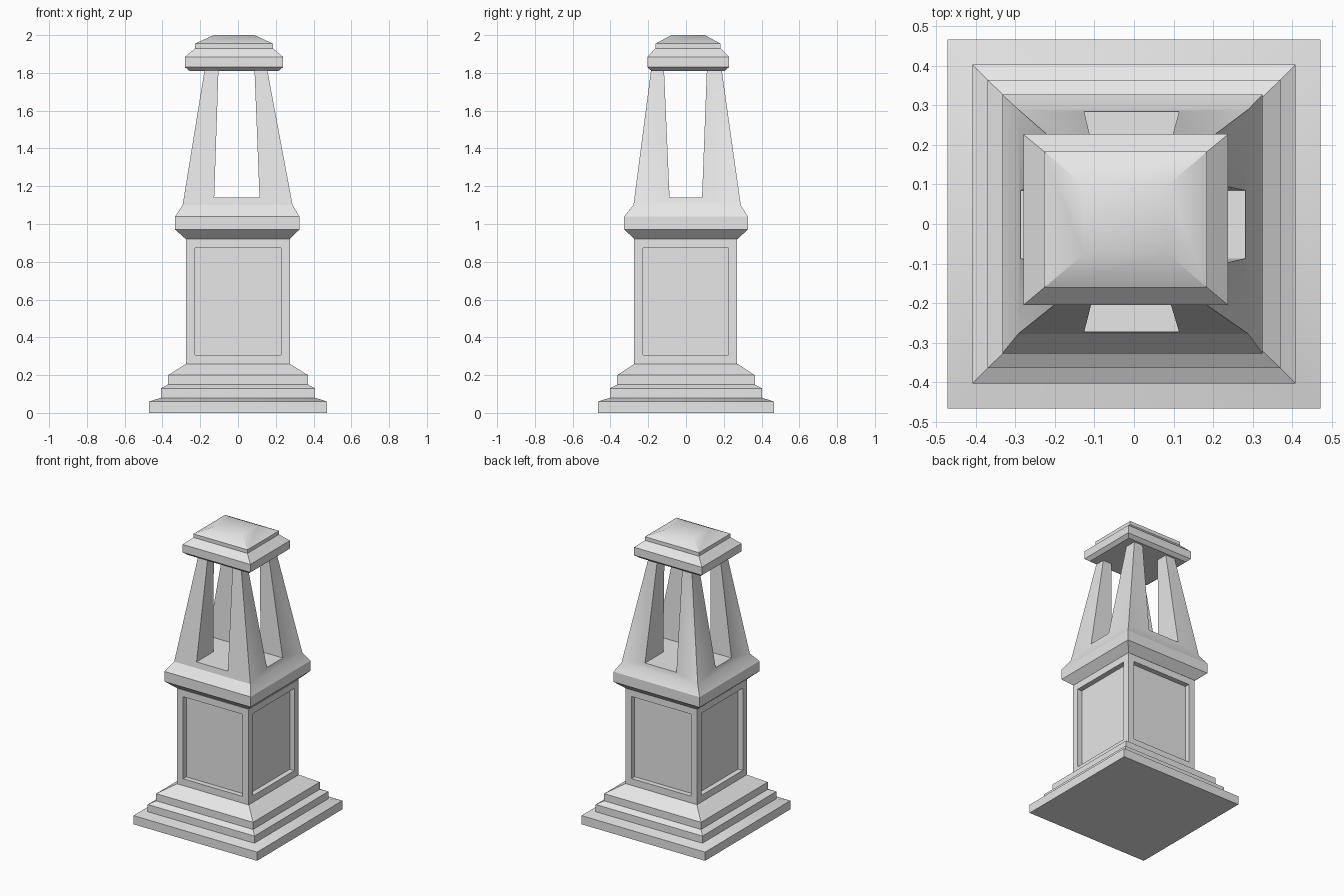
import bpy
import bmesh

cube = bpy.data.objects.get("Cube")
if cube:
    bpy.data.objects.remove(cube, do_unlink=True)

stone = bpy.data.materials.new("grey_stone")
stone.use_nodes = True
stone.diffuse_color = (0.8, 0.8, 0.8, 1)
stone.node_tree.nodes["Principled BSDF"].inputs["Base Color"].default_value = (0.8, 0.8, 0.8, 1)


def loft(name, rings, panel_ring=None):
    """Stack rectangular rings (z, half x, half y, centre x, centre y) into a closed solid."""
    bm = bmesh.new()
    loops = []
    for z, hx, hy, cx, cy in rings:
        loops.append([bm.verts.new((cx + sx * hx, cy + sy * hy, z))
                      for sx, sy in ((-1, -1), (1, -1), (1, 1), (-1, 1))])
    bm.faces.new(loops[0])
    bm.faces.new(loops[-1])
    panels = []
    for n, (low, high) in enumerate(zip(loops, loops[1:])):
        for i in range(4):
            j = (i + 1) % 4
            face = bm.faces.new((low[i], low[j], high[j], high[i]))
            if n == panel_ring:
                panels.append(face)
    bmesh.ops.recalc_face_normals(bm, faces=bm.faces)
    # Sunken panels: inset the face, then push it straight in
    if panels:
        bmesh.ops.inset_individual(bm, faces=panels, thickness=0.066)
        for face in panels:
            face.normal_update()
        directions = [face.normal.copy() for face in panels]
        for face, direction in zip(panels, directions):
            new = bmesh.ops.extrude_discrete_faces(bm, faces=[face])["faces"][0]
            bmesh.ops.translate(bm, verts=new.verts, vec=direction * -0.035)
    mesh = bpy.data.meshes.new(name)
    bm.to_mesh(mesh)
    bm.free()
    mesh.materials.append(stone)
    obj = bpy.data.objects.new(name, mesh)
    bpy.context.collection.objects.link(obj)
    return obj


def activate(obj):
    bpy.ops.object.select_all(action='DESELECT')
    obj.select_set(True)
    bpy.context.view_layer.objects.active = obj


# Stepped base
base = loft("stepped_base", [
    (0, 0.472, 0.466, 0, 0),
    (0.06, 0.472, 0.466, 0, 0),
    (0.08, 0.408, 0.403, 0, 0),
    (0.13, 0.408, 0.403, 0, 0),
    (0.15, 0.37, 0.364, 0, 0),
    (0.2, 0.37, 0.364, 0, 0),
    (0.26, 0.274, 0.273, 0, 0),
])

# Shaft with a sunken panel on each side
shaft = loft("panelled_shaft", [
    (0.26, 0.274, 0.273, 0, -0.002),
    (0.92, 0.274, 0.273, 0, -0.002),
], panel_ring=0)

# Collar rising into the tapered tower
tower = loft("collar_and_posts", [
    (0.92, 0.274, 0.272, -0.002, 0),
    (0.97, 0.329, 0.327, -0.004, 0),
    (1.04, 0.329, 0.327, -0.004, 0),
    (1.1, 0.291, 0.284, -0.002, 0.006),
    (1.815, 0.166, 0.187, -0.011, 0.002),
])

# Crossing openings that leave four corner posts
cutters = [
    loft("front_opening_cutter", [(1.14, 0.12, 0.6, -0.006, 0),
                                  (1.83, 0.095, 0.6, -0.008, 0)]),
    loft("side_opening_cutter", [(1.14, 0.6, 0.086, 0, -0.001),
                                 (1.83, 0.6, 0.114, 0, -0.003)]),
]
activate(tower)
for cutter in cutters:
    cutter.hide_render = True
    mod = tower.modifiers.new("opening", 'BOOLEAN')
    mod.operation = 'DIFFERENCE'
    mod.solver = 'EXACT'
    mod.object = cutter
    bpy.ops.object.modifier_apply(modifier=mod.name)
for cutter in cutters:
    bpy.data.objects.remove(cutter, do_unlink=True)

# Moulded cap, set slightly off centre
CX, CY = -0.021, 0.011
cap = loft("moulded_cap", [
    (1.81, 0.235, 0.193, CX, CY),
    (1.83, 0.259, 0.216, CX, CY),
    (1.885, 0.259, 0.216, CX, CY),
    (1.93, 0.206, 0.172, CX, CY),
    (1.955, 0.206, 0.172, CX, CY),
    (2.0, 0.107, 0.088, CX, CY),
])

for part in (base, shaft, tower, cap):
    activate(part)
    bpy.ops.object.shade_smooth_by_angle()
